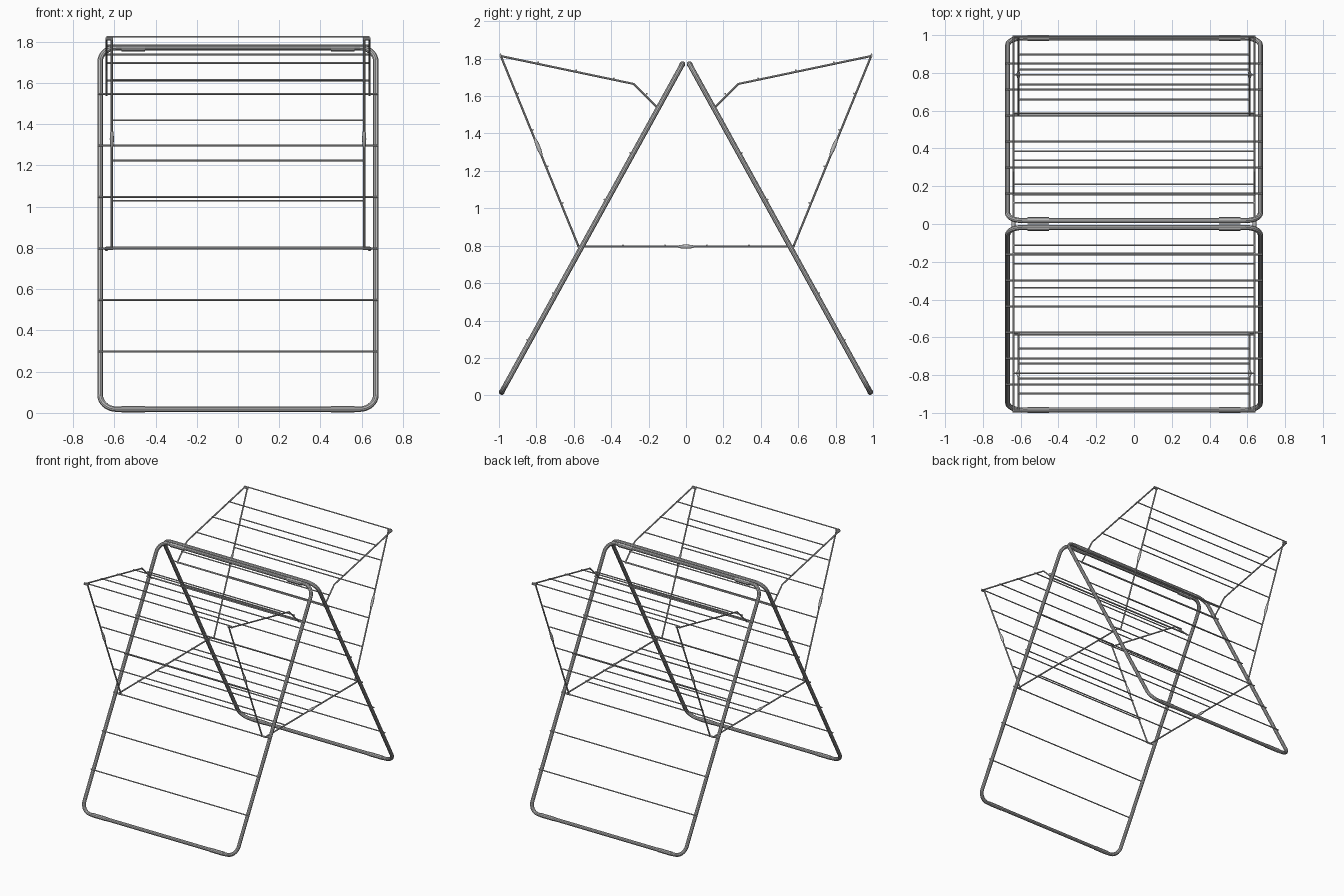
import bpy
from math import cos, sin, pi
from mathutils import Vector

cube = bpy.data.objects.get("Cube")
if cube:
    bpy.data.objects.remove(cube, do_unlink=True)

metal = bpy.data.materials.new("grey metal")
metal.use_nodes = True
colour = (0.5, 0.5, 0.5, 1)
metal.diffuse_color = colour
metal.node_tree.nodes["Principled BSDF"].inputs["Base Color"].default_value = colour


def tube(name, paths, radius, cyclic=False, res=2):
    """Round tubes along one or more point paths, joined in one mesh."""
    curve = bpy.data.curves.new(name, "CURVE")
    curve.dimensions = "3D"
    curve.bevel_depth = radius
    curve.bevel_resolution = res
    curve.use_fill_caps = True
    for path in paths:
        spline = curve.splines.new("POLY")
        spline.points.add(len(path) - 1)
        for point, co in zip(spline.points, path):
            point.co = (*co, 1)
        spline.use_cyclic_u = cyclic
    obj = bpy.data.objects.new(name, curve)
    bpy.context.collection.objects.link(obj)
    bpy.ops.object.select_all(action="DESELECT")
    obj.select_set(True)
    bpy.context.view_layer.objects.active = obj
    bpy.ops.object.convert(target="MESH")
    obj = bpy.context.object
    obj.data.materials.clear()
    obj.data.materials.append(metal)
    bpy.ops.object.shade_smooth_by_angle()


def bar(half, y, z):
    """Straight path across the rack."""
    return [(-half, y, z), (half, y, z)]


def hinge(name, x, y, z, length, tilt):
    """Flattened lock hinge along a side bar."""
    bpy.ops.mesh.primitive_uv_sphere_add(segments=12, ring_count=8, location=(x, y, z),
                                         rotation=(tilt, 0, 0))
    obj = bpy.context.object
    obj.name = name
    obj.scale = (0.010, 0.011, length / 2)
    obj.data.materials.append(metal)
    bpy.ops.object.shade_smooth_by_angle()


RUNG, ARM = 0.0045, 0.0057
FRAME_X, WING_X, ARM_X = 0.669, 0.638, 0.612
FOOT, PEAK = Vector((0, 0.985, 0.018)), Vector((0, 0.018, 1.772))
SLOPE = (PEAK - FOOT).normalized()
LENGTH = (PEAK - FOOT).length
CORNER = 0.08


def rounded_frame(side):
    """Rounded rectangle lying in the tilted plane of one leg frame."""
    pts = []
    corners = ((1, 0, -pi / 2), (1, 1, 0), (-1, 1, pi / 2), (-1, 0, pi))
    for sx, top, start in corners:
        cx = sx * (FRAME_X - CORNER)
        cv = LENGTH - CORNER if top else CORNER
        for i in range(9):
            a = start + i * pi / 16
            p = FOOT + SLOPE * (cv + CORNER * sin(a))
            pts.append((cx + CORNER * cos(a), side * p.y, p.z))
    return pts


def on_line(a, b, y, lift):
    """Height of the line a-b at y, plus a lift."""
    return a[1] + (b[1] - a[1]) * (y - a[0]) / (b[0] - a[0]) + lift


# Side profile of a wing, as (distance outward, height)
ROOT, KINK, TIP, BASE = (0.155, 1.54), (0.28, 1.665), (0.99, 1.814), (0.575, 0.797)

for side, label in ((-1, "front"), (1, "back")):
    # Leg frame and its sleeves
    tube(label + "_frame", [rounded_frame(side)], 0.0138, True, 3)
    sleeves = [[(s * 0.45, side * p.y, p.z), (s * 0.565, side * p.y, p.z)]
               for s in (-1, 1) for p in (FOOT, PEAK - SLOPE * 0.004)]
    tube(label + "_sleeves", sleeves, 0.016, res=3)

    # Rungs fixed to the outer face of the frame
    rungs = []
    for i in range(6):
        z = 0.297 + 0.25 * i
        y = FOOT.y + (z - FOOT.z) * SLOPE.y / SLOPE.z + 0.019
        rungs.append(bar(0.681, side * y, z))
    tube(label + "_frame_rungs", rungs, RUNG)

    # Folding wing: bent upper arms and straight support arms
    tube(label + "_wing_upper_arms",
         [[(s * WING_X, side * y, z) for y, z in (ROOT, KINK, TIP)] for s in (-1, 1)], ARM)
    tube(label + "_wing_support_arms",
         [[(s * ARM_X, side * y, z) for y, z in (TIP, BASE)] for s in (-1, 1)], ARM)
    pins = [[(s * 0.605, side * y, z), (s * 0.642, side * y, z)]
            for s in (-1, 1) for y, z in (TIP, BASE)]
    tube(label + "_wing_pins", pins, 0.007)

    # Wing rungs
    rungs = [bar(WING_X, side * 0.992, 1.824), bar(WING_X, side * 0.21, 1.612),
             bar(WING_X, side * ROOT[0], ROOT[1] + 0.006)]
    rungs += [bar(WING_X, side * y, on_line(KINK, TIP, y, 0.009)) for y in (0.385, 0.587, 0.79)]
    for i in range(4):
        z = 1.029 + 0.195 * i
        y = BASE[0] + (z - BASE[1]) * (TIP[0] - BASE[0]) / (TIP[1] - BASE[1]) - 0.011
        rungs.append(bar(ARM_X, side * y, z))
    rungs.append(bar(WING_X, side * BASE[0], BASE[1]))
    tube(label + "_wing_rungs", rungs, RUNG)
    for s, hand in ((-1, "right"), (1, "left")):
        hinge(f"{label}_{hand}_wing_hinge", s * ARM_X, side * 0.79, 1.328, 0.11, -side * 0.387)

# Middle shelf tying the two frames together
tube("shelf_side_bars",
     [[(s * WING_X, -BASE[0], 0.795), (s * WING_X, BASE[0], 0.795)] for s in (-1, 1)], ARM)
tube("shelf_rungs", [bar(WING_X, y, 0.803) for y in (-0.337, -0.112, 0.112, 0.337)], RUNG)
for s, hand in ((-1, "right"), (1, "left")):
    hinge(hand + "_shelf_hinge", s * WING_X, 0, 0.795, 0.1, pi / 2)
